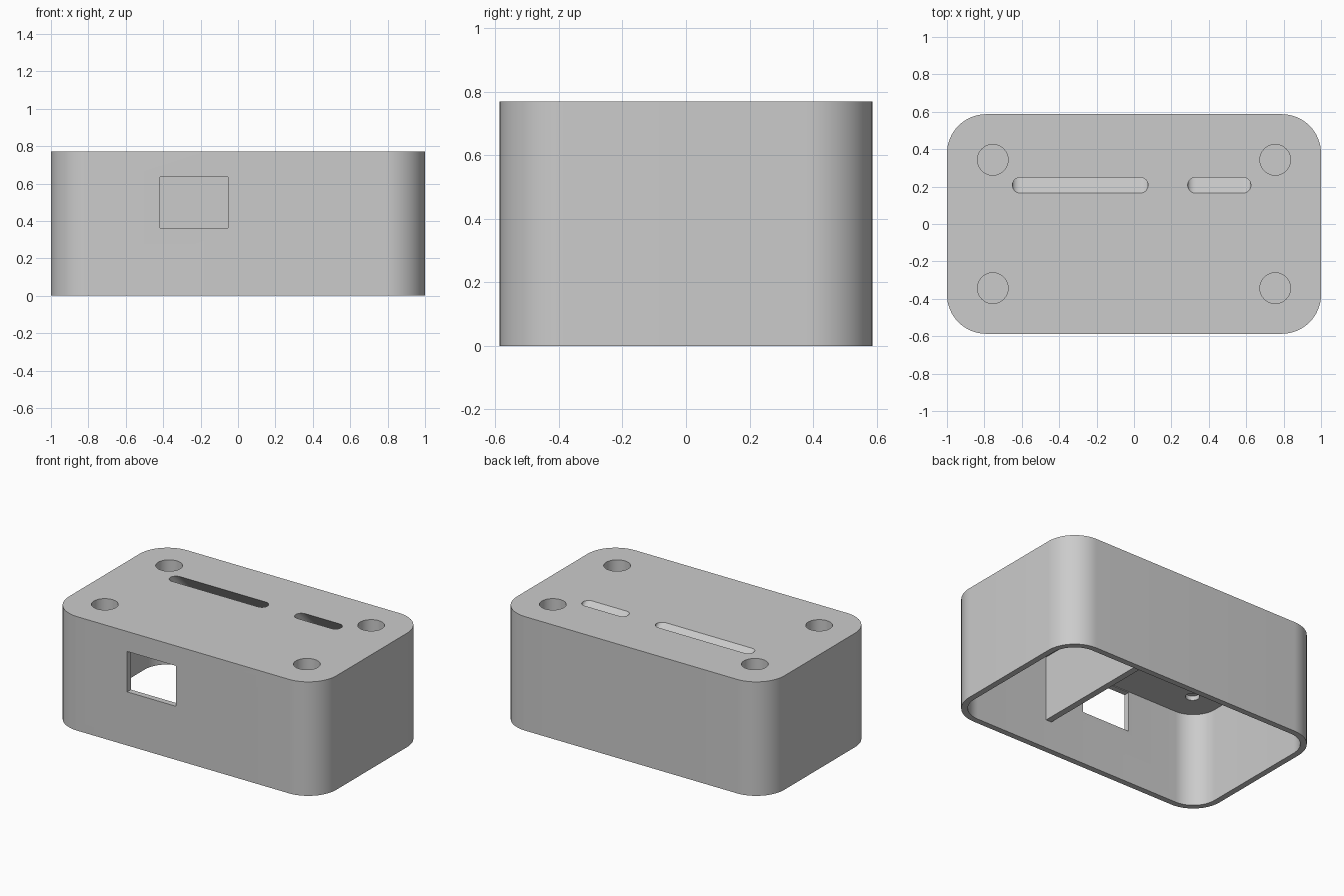
import bpy, bmesh, math
from math import pi, cos, sin

HX, HY, TOP = 1.0, 0.587, 0.77      # outer half sizes and height
WALL, CEILING, RADIUS = 0.04, 0.64, 0.21

cube = bpy.data.objects.get("Cube")
if cube:
    bpy.data.objects.remove(cube, do_unlink=True)

grey = bpy.data.materials.new("light grey plastic")
grey.use_nodes = True
grey.diffuse_color = (0.6, 0.6, 0.6, 1)
grey.node_tree.nodes["Principled BSDF"].inputs["Base Color"].default_value = (0.6, 0.6, 0.6, 1)


def rounded_rect(hx, hy, r, cx=0, cy=0, steps=16):
    """Outline of a rectangle with rounded corners; a circle when hx = hy = r."""
    points = []
    for corner, (sx, sy) in enumerate([(1, 1), (-1, 1), (-1, -1), (1, -1)]):
        for i in range(steps + 1):
            a = (corner + i / steps) * pi / 2
            points.append((cx + sx * (hx - r) + r * cos(a), cy + sy * (hy - r) + r * sin(a)))
    return points


def prism(name, outline, z0, z1, lean=0):
    """Extrude an outline from z0 to z1; lean shifts it in y below the top face."""
    bm = bmesh.new()
    bottom = [bm.verts.new((x, y + (TOP - z0) * lean, z0)) for x, y in outline]
    face = bm.faces.new(bottom)
    top = bmesh.ops.extrude_face_region(bm, geom=[face])["geom"]
    verts = [v for v in top if isinstance(v, bmesh.types.BMVert)]
    bmesh.ops.translate(bm, verts=verts, vec=(0, (z0 - z1) * lean, z1 - z0))
    bmesh.ops.remove_doubles(bm, verts=bm.verts, dist=1e-5)
    bmesh.ops.recalc_face_normals(bm, faces=bm.faces)
    mesh = bpy.data.meshes.new(name)
    bm.to_mesh(mesh)
    bm.free()
    mesh.materials.append(grey)
    obj = bpy.data.objects.new(name, mesh)
    bpy.context.collection.objects.link(obj)
    return obj


def activate(obj):
    bpy.ops.object.select_all(action="DESELECT")
    obj.select_set(True)
    bpy.context.view_layer.objects.active = obj


def cut(body, cutter):
    cutter.hide_render = True
    mod = body.modifiers.new("cut", "BOOLEAN")
    mod.operation, mod.solver, mod.object = "DIFFERENCE", "EXACT", cutter
    activate(body)
    bpy.ops.object.modifier_apply(modifier=mod.name)
    bpy.data.objects.remove(cutter, do_unlink=True)


# Shell, open at the bottom
shell = prism("case_shell", rounded_rect(HX, HY, RADIUS), 0, TOP)
cut(shell, prism("cavity", rounded_rect(HX - WALL, HY - WALL, RADIUS - WALL), -0.1, CEILING))

# Window in the front wall
cut(shell, prism("window", [(-0.417, -0.7), (-0.053, -0.7), (-0.053, -0.5), (-0.417, -0.5)],
                 0.362, 0.635))

# Slanted slots through the top
for x0, x1 in [(-0.65, 0.075), (0.287, 0.625)]:
    outline = rounded_rect((x1 - x0) / 2, 0.042, 0.0419, (x0 + x1) / 2, 0.207)
    cut(shell, prism("slot", outline, CEILING - 0.04, TOP + 0.04, lean=1))

# Blind pockets on top with small pilot holes below
for x in (-0.755, 0.755):
    for y in (-0.343, 0.343):
        cut(shell, prism("pocket", rounded_rect(0.082, 0.082, 0.082, x, y), 0.68, TOP + 0.1))
        cut(shell, prism("pilot_hole", rounded_rect(0.043, 0.043, 0.043, x, y), 0.6, 0.67))

# Inner divider between the slots
edge = HY - WALL + 0.01
prism("inner_divider", [(0.2, -edge), (0.243, -edge), (0.243, edge), (0.2, edge)],
      0.197, CEILING + 0.01)

activate(shell)
bpy.ops.object.shade_smooth_by_angle(angle=math.radians(30))
